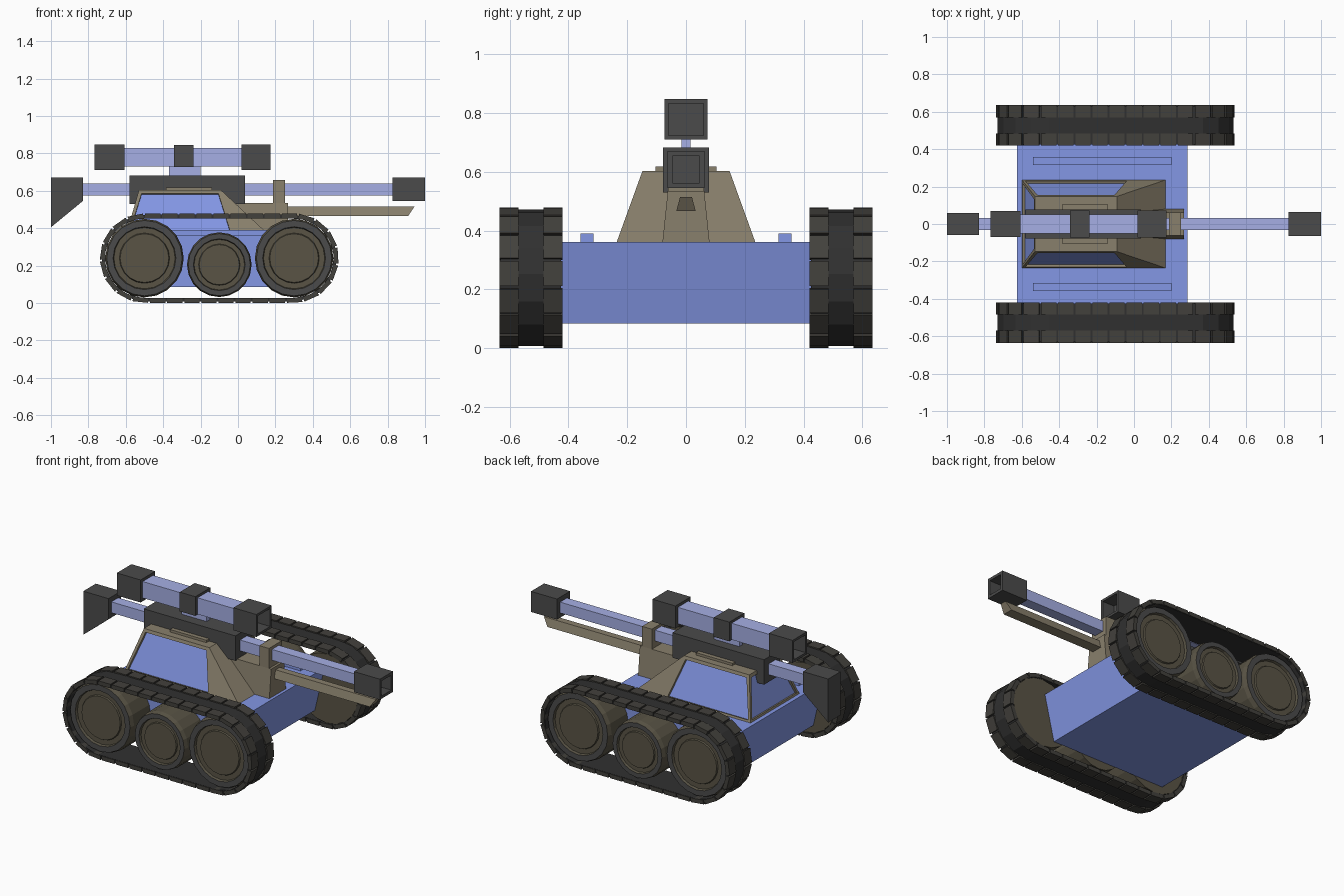
import bpy, bmesh
from math import pi, sin, cos
from mathutils import Vector

if "Cube" in bpy.data.objects:
    bpy.data.objects.remove(bpy.data.objects["Cube"])


def material(name, rgb):
    m = bpy.data.materials.new(name)
    m.diffuse_color = (*rgb, 1)
    m.use_nodes = True
    m.node_tree.nodes["Principled BSDF"].inputs["Base Color"].default_value = m.diffuse_color
    return m


BLUE = material("blue", (0.23, 0.31, 0.78))
PALE = material("pale_blue", (0.38, 0.43, 0.78))
OLIVE = material("olive", (0.25, 0.215, 0.15))
HUB = material("dark_olive", (0.10, 0.088, 0.06))
DARK = material("dark_grey", (0.07, 0.07, 0.07))
RUBBER = material("rubber", (0.03, 0.03, 0.03))
LINK = material("link_grey", (0.055, 0.052, 0.045))


def finish(name, bm, *mats):
    bmesh.ops.recalc_face_normals(bm, faces=bm.faces)
    me = bpy.data.meshes.new(name)
    bm.to_mesh(me)
    bm.free()
    for m in mats:
        me.materials.append(m)
    ob = bpy.data.objects.new(name, me)
    bpy.context.collection.objects.link(ob)
    return ob


def loft(bm, a, b, mat=0):
    """Closed solid between two matching loops."""
    va, vb = [bm.verts.new(p) for p in a], [bm.verts.new(p) for p in b]
    n = len(a)
    faces = [bm.faces.new(va[::-1]), bm.faces.new(vb)]
    faces += [bm.faces.new((va[i], va[(i + 1) % n], vb[(i + 1) % n], vb[i])) for i in range(n)]
    for f in faces:
        f.material_index = mat
    return faces


def rect(x0, x1, y, z):
    return [(x0, -y, z), (x1, -y, z), (x1, y, z), (x0, y, z)]


def frustum(name, bottom, top, z0, z1, mat, cy=0):
    """Block from (x0, x1, half_y) at z0 to the same at z1."""
    bm = bmesh.new()
    loft(bm, rect(*bottom, z0), rect(*top, z1))
    bmesh.ops.translate(bm, verts=bm.verts, vec=(0, cy, 0))
    return finish(name, bm, mat)


def box(name, x0, x1, y, z0, z1, mat, cy=0):
    return frustum(name, (x0, x1, y), (x0, x1, y), z0, z1, mat, cy)


def hollow_box(name, x0, x1, y, z0, z1, side, depth, wall):
    """Block with a square socket in its +x or -x end."""
    bm = bmesh.new()
    loft(bm, rect(x0, x1, y, z0), rect(x0, x1, y, z1))
    bmesh.ops.recalc_face_normals(bm, faces=bm.faces)
    end = max(bm.faces, key=lambda f: f.calc_center_median().x * side)
    bmesh.ops.inset_region(bm, faces=[end], thickness=wall)
    ext = bmesh.ops.extrude_discrete_faces(bm, faces=[end])["faces"]
    bmesh.ops.translate(bm, verts=ext[0].verts, vec=(-side * depth, 0, 0))
    return finish(name, bm, DARK)


# Hull with side rails
frustum("hull", (-0.56, 0.22, 0.425), (-0.625, 0.285, 0.425), 0.085, 0.362, BLUE)
for s, label in ((-1, "front"), (1, "back")):
    box(label + "_deck_rail", -0.54, 0.2, 0.022, 0.35, 0.39, BLUE, s * 0.337)

# Cabin: sloped block with recessed side and rear windows
bm = bmesh.new()
low = [bm.verts.new(p) for p in rect(-0.6, 0.17, 0.236, 0.36)]
top = [bm.verts.new(p) for p in rect(-0.53, -0.09, 0.148, 0.603)]
foot = [bm.verts.new((-0.02, s * 0.236, 0.36)) for s in (-1, 1)]
windows = [bm.faces.new(f) for f in (
    (low[0], foot[0], top[1], top[0]),
    (low[3], foot[1], top[2], top[3]),
    (low[3], low[0], top[0], top[3]))]
for f in ((foot[0], low[1], top[1]), (foot[1], low[2], top[2]), (low[1], low[2], top[2], top[1]),
          top, (low[0], foot[0], low[1], low[2], foot[1], low[3])):
    bm.faces.new(f)
bmesh.ops.recalc_face_normals(bm, faces=bm.faces)
for f in windows:
    bmesh.ops.inset_individual(bm, faces=[f], thickness=0.024)
    pane = bmesh.ops.extrude_discrete_faces(bm, faces=[f])["faces"][0]
    bmesh.ops.translate(bm, verts=pane.verts, vec=pane.normal * -0.015)
    pane.material_index = 1
finish("cabin", bm, OLIVE, BLUE)
box("roof_hatch", -0.385, -0.14, 0.104, 0.595, 0.618, OLIVE)

# Gun mount, bracket and support rail below the lower barrel
frustum("gun_mount", (-0.06, 0.267, 0.08), (-0.06, 0.267, 0.062), 0.36, 0.535, OLIVE)
box("barrel_bracket", 0.187, 0.252, 0.062, 0.53, 0.657, OLIVE)
frustum("support_rail", (0.25, 0.91, 0.033), (0.25, 0.943, 0.02), 0.466, 0.515, OLIVE)

# Lower gun
box("lower_gun_body", -0.58, 0.037, 0.078, 0.53, 0.682, DARK)
box("lower_barrel", -0.86, 0.89, 0.033, 0.574, 0.64, PALE)
hollow_box("muzzle", 0.825, 1.0, 0.063, 0.545, 0.67, 1, 0.1, 0.024)
profile = [(-1, 0.405), (-0.83, 0.545), (-0.83, 0.67), (-1, 0.67)]
bm = bmesh.new()
loft(bm, [(x, -0.06, z) for x, z in profile], [(x, 0.06, z) for x, z in profile])
finish("rear_stock", bm, DARK)

# Upper launcher
box("launcher_pedestal", -0.37, -0.2, 0.016, 0.67, 0.74, PALE)
box("launcher_tube", -0.66, 0.08, 0.05, 0.73, 0.83, PALE)
box("launcher_band", -0.342, -0.237, 0.072, 0.728, 0.845, DARK)
hollow_box("launcher_front", 0.02, 0.175, 0.073, 0.71, 0.847, 1, 0.08, 0.02)
hollow_box("launcher_rear", -0.767, -0.607, 0.07, 0.71, 0.847, -1, 0.08, 0.02)


def wheel(name, cx, cz, r, s):
    """Turned wheel: (radius, depth, material of the band towards the next ring)."""
    rings = [(r * 0.8, 0.425, 1), (r, 0.425, 1), (r, 0.585, 1), (r * 0.96, 0.612, 0),
             (r * 0.8, 0.612, 1), (r * 0.78, 0.597, 1), (r * 0.64, 0.597, 1), (r * 0.62, 0.605, 1)]
    n = 20
    bm = bmesh.new()
    loops = [[bm.verts.new((cx + q * cos(2 * pi * i / n), s * y, cz + q * sin(2 * pi * i / n)))
              for i in range(n)] for q, y, _ in rings]
    for a, b, ring in zip(loops, loops[1:], rings):
        for i in range(n):
            j = (i + 1) % n
            bm.faces.new((a[i], a[j], b[j], b[i])).material_index = ring[2]
    for cap in (loops[0], loops[-1]):
        bm.faces.new(cap).material_index = 1
    return finish(name, bm, DARK, HUB)


# Track path: a stadium around the two large wheels
X0, X1, CZ, MID = -0.5, 0.3, 0.24, 0.225
RUN, ARC = X1 - X0, pi * MID
LENGTH = 2 * (RUN + ARC)


def track_point(d, r):
    d %= LENGTH
    if d < RUN:
        return X0 + d, CZ + r
    d -= RUN
    if d < ARC:
        return X1 + r * sin(d / MID), CZ + r * cos(d / MID)
    d -= ARC
    if d < RUN:
        return X1 - d, CZ - r
    d -= RUN
    return X0 - r * sin(d / MID), CZ - r * cos(d / MID)


def track(name, s, count=33):
    bm = bmesh.new()
    pitch = LENGTH / count

    def pad(d0, d1, r0, r1, y0, y1, mat):
        pts = [track_point(d0, r0), track_point(d0, r1), track_point(d1, r1), track_point(d1, r0)]
        loft(bm, [(x, s * y0, z) for x, z in pts], [(x, s * y1, z) for x, z in pts], mat)

    for i in range(count):
        d = i * pitch
        for y0, y1 in ((0.42, 0.485), (0.57, 0.635)):
            pad(d + 0.04 * pitch, d + 0.93 * pitch, 0.214, 0.239, y0, y1, 1)
        pad(d + 0.5 * pitch, d + 1.5 * pitch, 0.213, 0.232, 0.425, 0.63, 0)
    return finish(name, bm, RUBBER, LINK)


# Running gear on both sides
for s, side in ((-1, "front"), (1, "back")):
    for label, cx, cz, r in (("rear", X0, CZ, 0.21), ("middle", -0.1, 0.205, 0.173), ("lead", X1, CZ, 0.21)):
        wheel(f"{side}_{label}_wheel", cx, cz, r, s)
    track(f"{side}_track", s)
